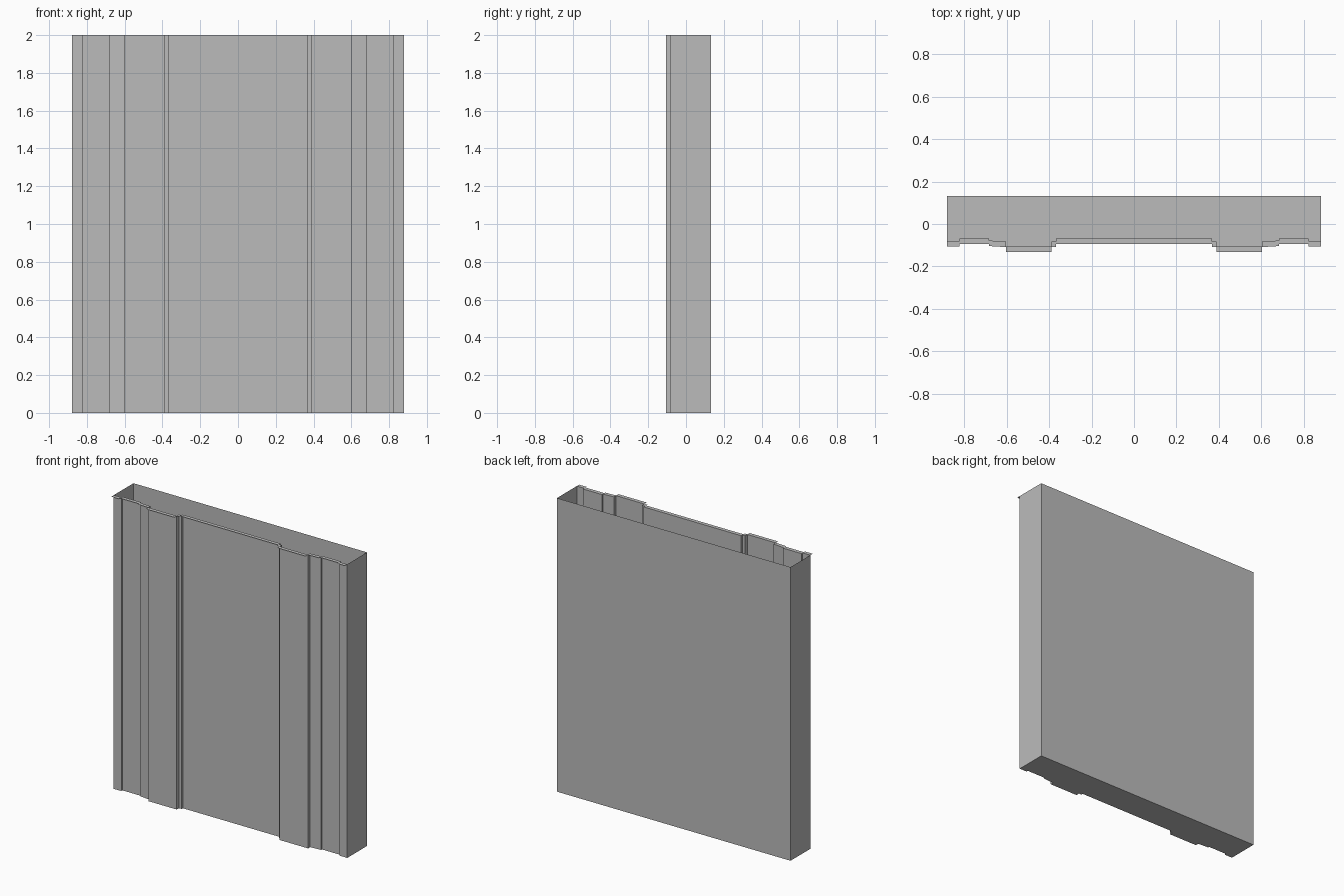
import bpy
import bmesh

cube = bpy.data.objects.get("Cube")
if cube:
    bpy.data.objects.remove(cube, do_unlink=True)

HEIGHT = 2.0
HALF_WIDTH = 0.88
BACK = 0.132
LIP = 0.026

# Stepped front moulding: right half from the centre outwards (x, y)
half = [
    (0.367, -0.069), (0.367, -0.082), (0.388, -0.082), (0.388, -0.106),
    (0.602, -0.106), (0.602, -0.083), (0.682, -0.078), (0.682, -0.069),
    (0.823, -0.069), (0.823, -0.081), (HALF_WIDTH, -0.081),
]
front = [(-x, y) for x, y in reversed(half)] + half

grey = bpy.data.materials.new("plain grey")
grey.use_nodes = True
grey.diffuse_color = (0.5, 0.5, 0.5, 1)
grey.node_tree.nodes["Principled BSDF"].inputs["Base Color"].default_value = (0.5, 0.5, 0.5, 1)


def finish(name, bm):
    mesh = bpy.data.meshes.new(name)
    bm.to_mesh(mesh)
    bm.free()
    mesh.materials.append(grey)
    obj = bpy.data.objects.new(name, mesh)
    bpy.context.collection.objects.link(obj)
    return obj


# Open-topped panel shell: floor plus walls following the outline
bm = bmesh.new()
outline = front + [(HALF_WIDTH, BACK), (-HALF_WIDTH, BACK)]
low = [bm.verts.new((x, y, 0)) for x, y in outline]
high = [bm.verts.new((x, y, HEIGHT)) for x, y in outline]
bm.faces.new(list(reversed(low)))
for i in range(len(outline)):
    j = (i + 1) % len(outline)
    bm.faces.new((low[i], low[j], high[j], high[i]))
finish("panel_shell", bm)

# Thin flat lip projecting forward from the top edge of the moulding
bm = bmesh.new()
for (x1, y1), (x2, y2) in zip(front, front[1:]):
    if x2 - x1 > 0.001:
        corners = ((x1, y1 - LIP), (x2, y2 - LIP), (x2, y2), (x1, y1))
        bm.faces.new([bm.verts.new((x, y, HEIGHT)) for x, y in corners])
finish("top_lip", bm)
